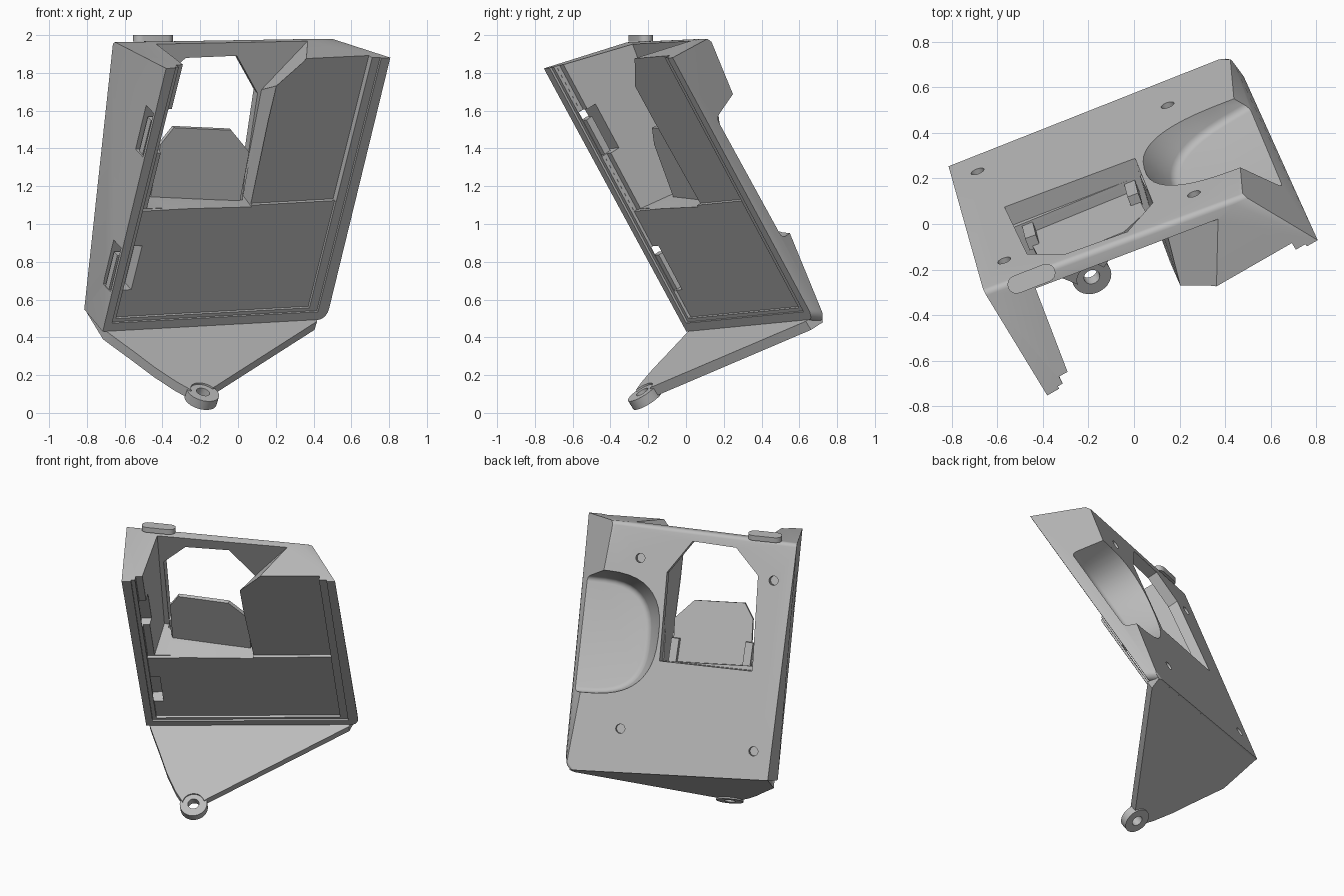
import bpy, bmesh, math
from mathutils import Vector, Matrix

if "Cube" in bpy.data.objects:
    bpy.data.objects.remove(bpy.data.objects["Cube"], do_unlink=True)

grey = bpy.data.materials.new("light_grey")
grey.use_nodes = True
grey.diffuse_color = (0.5, 0.5, 0.5, 1)
grey.node_tree.nodes["Principled BSDF"].inputs["Base Color"].default_value = (0.5, 0.5, 0.5, 1)


def frame(u, v):
    """Orthonormal frame as a 3x3 matrix; third axis points to the front."""
    v = Vector(v).normalized()
    w = Vector(u).cross(v).normalized()
    return Matrix((v.cross(w), v, w)).transposed()


RIM = frame((1, .58, .04), (.25, -.536, 1))      # open front of the case
BACK = frame((1, .38, .02), (.1, -.4, 1))        # tilted back plate
up = (RIM.col[1] + RIM.col[2] * .075).normalized()
FLOOR = Matrix((RIM.col[0], RIM.col[0].cross(up), up)).transposed()
BACK_D = -.71
N = BACK.col[2].copy()


def on_back(x, y):
    """Point of the back plate, in the back frame, above a plan position."""
    z = (BACK_D - N.x * x - N.y * y) / N.z
    return (BACK.transposed() @ Vector((x, y, z)))[:2]


def finish(name, bm):
    bm.normal_update()
    bmesh.ops.recalc_face_normals(bm, faces=bm.faces[:])
    me = bpy.data.meshes.new(name)
    bm.to_mesh(me)
    bm.free()
    me.materials.append(grey)
    ob = bpy.data.objects.new(name, me)
    bpy.context.collection.objects.link(ob)
    return ob


def prism(name, pts, m, lo, hi, far=None, fillet=0, clip=None):
    """Solid between an outline at hi and the same (or a far) outline at lo."""
    bm = bmesh.new()
    low = [bm.verts.new((p[0], p[1], lo)) for p in far or pts]
    top = [bm.verts.new((p[0], p[1], hi)) for p in pts]
    bm.faces.new(low[::-1])
    cap = bm.faces.new(top)
    for i in range(len(pts)):
        bm.faces.new((low[i - 1], low[i], top[i], top[i - 1]))
    bm.normal_update()
    if fillet:
        bmesh.ops.bevel(bm, geom=cap.edges[:], offset=fillet, segments=4, profile=.5,
                        affect='EDGES')
    bm.transform(m.to_4x4())
    if clip is not None:
        bmesh.ops.bisect_plane(bm, geom=bm.verts[:] + bm.edges[:] + bm.faces[:],
                               plane_co=N * clip, plane_no=N, clear_inner=True)
        bmesh.ops.holes_fill(bm, edges=[e for e in bm.edges if e.is_boundary], sides=0)
    return finish(name, bm)


def rect(x0, x1, y0, y1):
    return [(x0, y0), (x1, y0), (x1, y1), (x0, y1)]


def arc(cx, cy, r, start=0, end=360, n=20):
    return [(cx + r * math.cos(math.radians(start + (end - start) * i / n)),
             cy + r * math.sin(math.radians(start + (end - start) * i / n)))
            for i in range(n + (end - start < 360))]


def scoop_outline(ra, rb):
    """Rounded bay open to the left side."""
    pts = [(1, 1.04 - rb)]
    for i in range(25):
        t = math.radians(-90 + 7.5 * i)
        s = math.sin(t)
        pts.append((.74 - ra * max(math.cos(t), 0) ** .6,
                    1.04 + rb * math.copysign(abs(s) ** .8, s)))
    return (pts + [(1, 1.04 + rb)])[::-1]


def cut(target, cutters):
    for c in cutters:
        c.hide_render = True
        mod = target.modifiers.new("cut", 'BOOLEAN')
        mod.operation, mod.solver, mod.object = 'DIFFERENCE', 'EXACT', c
    bpy.context.view_layer.update()
    deps = bpy.context.evaluated_depsgraph_get()
    me = bpy.data.meshes.new_from_object(target.evaluated_get(deps))
    target.modifiers.clear()
    target.data = me
    for c in cutters:
        bpy.data.objects.remove(c, do_unlink=True)


# Wedge-shaped case: four back corners, four rim corners
corners = [(-.555, .18, -.829), (.755, .165, -.603), (.572, 1.755, -.886), (-.624, 1.687, -1.077),
           (-.6, .215, -.54), (.765, .215, -.54), (.755, 1.825, -.54), (-.615, 1.835, -.54)]
bm = bmesh.new()
vs = [bm.verts.new(RIM @ Vector(p)) for p in corners]
bmesh.ops.convex_hull(bm, input=vs)
bm.normal_update()
round_edges = [bm.edges.get((vs[1], vs[5])), bm.edges.get((vs[2], vs[3]))]
for e, size in zip(round_edges, (.05, .025)):
    bmesh.ops.bevel(bm, geom=[e], offset=size, segments=5, profile=.5, affect='EDGES')
bmesh.ops.triangulate(bm, faces=bm.faces[:])
case = finish("case", bm)

# Tray, rail step, deep upper bay, window, finger scoop, clip slots, screw holes
cutters = [
    prism("tray", rect(-.53, .65, .285, 2.2), RIM, -.568, -.3),
    prism("rail_step", rect(-.555, .7, .265, 2.2), RIM, -.552, -.31),
    prism("upper_tray", rect(-.529, .651, .935, 2.21), RIM, -.587, -.32),
    prism("bay", [(-.5, .95), (.13, .935), (.097, 1.72), (.26, 1.895), (.26, 2.22), (-.5, 2.22)],
          RIM, -1.1, -.5, clip=BACK_D + .07,
          far=[(-.4, .87), (.27, .84), (.295, 1.3), (.56, 1.69), (.56, 2.22), (-.4, 2.22)]),
    prism("window", [on_back(*p) for p in [(-.57, .08), (0, .3), (.08, .1), (-.03, -.03),
                                           (-.3, -.13), (-.47, -.13)]],
          BACK, BACK_D - .1, BACK_D + .1),
    prism("scoop", scoop_outline(.45, .37), RIM, -1.1, -.617, far=scoop_outline(.6, .44),
          fillet=.03),
]
for b in (.45, 1.28):
    cutters.append(prism("slot", rect(-.8, -.47, b, b + .27), RIM, -.64, -.557))
for x, y in [(-.69, .24), (.14, .54), (.26, .14), (-.57, -.16)]:
    cutters.append(prism("screw_hole", arc(*on_back(x, y), .03), BACK, BACK_D - .05, BACK_D + .05))
cut(case, cutters)
parts = [case]

# Spring clips inside the side slots
for name, b in (("lower_clip", .44), ("upper_clip", 1.27)):
    parts.append(prism(name, rect(-.6, -.54, b, b + .22), RIM, -.62, -.58))

# Bottom flange with a screw eye
eye = (-.27, .02)
outline = [(-.555, -.829), (-.58, -.56), (-.555, -.49), (-.51, -.37), (-.45, -.2), (-.39, -.07),
           (-.34, .01), (-.27, .02), (-.2, 0), (.7, -.54), (.73, -.61)]
flange = prism("bottom_flange", outline, FLOOR, .12, .175)
cut(flange, [prism("eye_gap", arc(*eye, .07), FLOOR, 0, .4)])
ring = prism("screw_eye", arc(*eye, .088, n=28), FLOOR, .11, .165)
cut(ring, [prism("eye_hole", arc(*eye, .036), FLOOR, 0, .4)])
parts += [flange, ring]

# Flap standing on the shelf behind the window, with its two hinges
world = [(-.48, -.03, 1.1), (0, .15, 1.09), (.06, .03, 1.38), (-.03, -.07, 1.49),
         (-.34, -.18, 1.51), (-.41, -.17, 1.42)]
flap_pts = [(BACK.transposed() @ Vector(p))[:2] for p in world]
parts.append(prism("window_flap", flap_pts, BACK, -.555, -.53))
for name, p in (("right_hinge", (-.45, -.05, 1.17)), ("left_hinge", (0, .13, 1.15))):
    u, v = (BACK.transposed() @ Vector(p))[:2]
    parts.append(prism(name, rect(u - .025, u + .025, v - .06, v + .13), BACK, -.6, -.54))

# Rounded tab on the top edge
turn = Matrix.Rotation(math.atan(.39), 3, 'Z')
mid = turn.transposed() @ Vector((-.45, -.24, 0))
pill = arc(mid.x + .07, mid.y, .04, -90, 90, 10) + arc(mid.x - .07, mid.y, .04, 90, 270, 10)
parts.append(prism("top_tab", pill, turn, 1.965, 2.0))

# Smooth curved faces, keep corners crisp
bpy.ops.object.select_all(action='DESELECT')
for ob in parts:
    ob.select_set(True)
bpy.context.view_layer.objects.active = case
bpy.ops.object.shade_smooth_by_angle(angle=math.radians(25))
